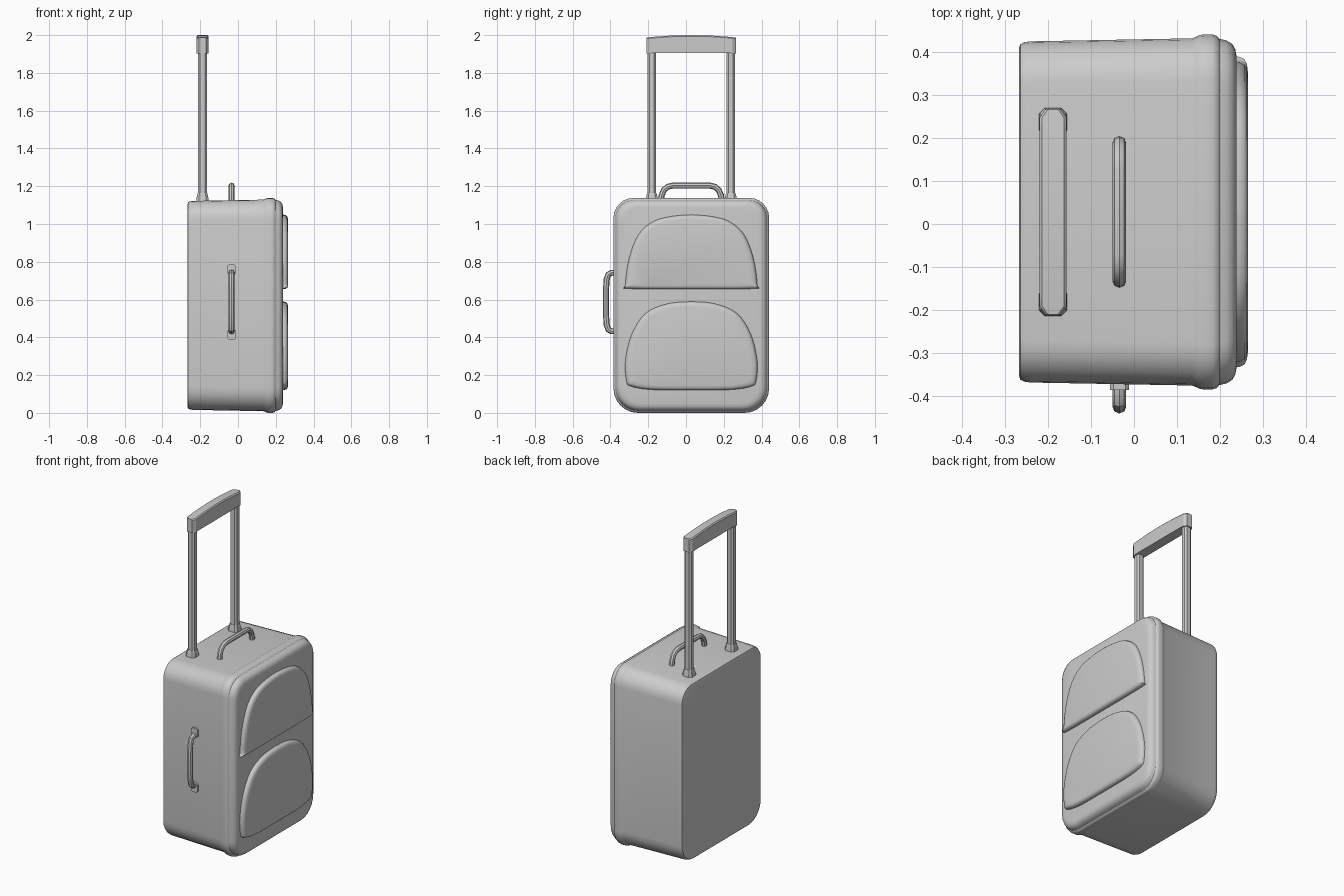
import bpy, bmesh, math
from mathutils import Vector

if "Cube" in bpy.data.objects:
    bpy.data.objects.remove(bpy.data.objects["Cube"])

CY = 0.028  # centre line of the case in y


def loft(name, rings, angle=35):
    """Closed skin through rings of points, flat caps at both ends."""
    bm = bmesh.new()
    vs = [[bm.verts.new(p) for p in r] for r in rings]
    n = len(rings[0])
    for a, b in zip(vs, vs[1:]):
        for i in range(n):
            j = (i + 1) % n
            bm.faces.new((a[i], a[j], b[j], b[i]))
    bm.faces.new(vs[0][::-1])
    bm.faces.new(vs[-1])
    bmesh.ops.recalc_face_normals(bm, faces=bm.faces)
    me = bpy.data.meshes.new(name)
    bm.to_mesh(me)
    bm.free()
    ob = bpy.data.objects.new(name, me)
    bpy.context.collection.objects.link(ob)
    smooth(ob, angle)
    return ob


def smooth(ob, angle):
    bpy.ops.object.select_all(action='DESELECT')
    ob.select_set(True)
    bpy.context.view_layer.objects.active = ob
    bpy.ops.object.shade_smooth_by_angle(angle=math.radians(angle))


def case_ring(x, inset, seg=6):
    hy, z0, z1 = 0.412 - inset, inset, 1.138 - inset
    pts = []
    for k, (sy, top) in enumerate([(1, 1), (-1, 1), (-1, 0), (1, 0)]):
        r = (0.105 if top else 0.13) - inset * 0.5
        cy = CY + sy * (hy - r)
        cz = z1 - r if top else z0 + r
        for i in range(seg + 1):
            a = math.pi / 2 * (k + i / seg)
            pts.append((x, cy + r * math.cos(a), cz + r * math.sin(a)))
    return pts


def spline(pts, steps=4):
    """Smooth open curve through 2D points."""
    p = [Vector(q) for q in pts]
    p = [p[0]] + p + [p[-1]]
    out = []
    for a, b, c, d in zip(p, p[1:], p[2:], p[3:]):
        for i in range(steps):
            t = i / steps
            out.append(0.5 * (2 * b + (c - a) * t + (2 * a - 5 * b + 4 * c - d) * t * t
                              + (3 * b - a - 3 * c + d) * t ** 3))
    return out + [p[-1]]


def pocket(name, half, zc):
    right = spline(half)
    outline = [(CY + v.x, v.y) for v in right]
    outline += [(CY - v.x, v.y) for v in right[-2:0:-1]]
    rings = []
    for x, s in [(0.222, 1.0), (0.245, 0.995), (0.256, 0.98), (0.262, 0.95), (0.265, 0.89)]:
        rings.append([(x, CY + (y - CY) * s, zc + (z - zc) * s) for y, z in outline])
    loft(name, rings, 50)


def tube(name, path, r):
    cu = bpy.data.curves.new(name, 'CURVE')
    cu.dimensions = '3D'
    cu.bevel_depth, cu.bevel_resolution, cu.use_fill_caps = r, 2, True
    sp = cu.splines.new('POLY')
    sp.points.add(len(path) - 1)
    for pt, co in zip(sp.points, path):
        pt.co = (*co, 1)
    ob = bpy.data.objects.new(name, cu)
    bpy.context.collection.objects.link(ob)
    bpy.ops.object.select_all(action='DESELECT')
    ob.select_set(True)
    bpy.context.view_layer.objects.active = ob
    bpy.ops.object.convert(target='MESH')
    smooth(bpy.context.object, 35)


def octagon(x, y, z, hx, hy, c):
    """Chamfered rectangle in the xy plane."""
    q = [(hx, hy - c), (hx - c, hy), (c - hx, hy), (-hx, hy - c),
         (-hx, c - hy), (c - hx, -hy), (hx - c, -hy), (hx, c - hy)]
    return [(x + a, y + b, z) for a, b in q]


# Case with flared shell and raised rim
loft("case", [case_ring(x, i) for x, i in [
    (-0.267, 0.032), (-0.264, 0.023), (-0.255, 0.018), (-0.24, 0.016), (0.135, 0.009),
    (0.145, 0.005), (0.153, 0.001), (0.163, 0.0), (0.182, 0.0), (0.192, 0.003),
    (0.198, 0.010), (0.215, 0.014), (0.228, 0.022), (0.235, 0.034), (0.238, 0.05)]])

# Two domed front pockets
pocket("upper_pocket", [(0, 0.655), (0.33, 0.657), (0.35, 0.68), (0.33, 0.82),
                        (0.28, 0.945), (0.2, 1.015), (0.1, 1.042), (0, 1.05)], 0.83)
pocket("lower_pocket", [(0, 0.12), (0.21, 0.122), (0.32, 0.14), (0.345, 0.17), (0.35, 0.28),
                        (0.315, 0.42), (0.24, 0.53), (0.12, 0.58), (0, 0.59)], 0.34)

# Top carry handle
half = [(0.16, 1.12), (0.158, 1.15), (0.145, 1.18), (0.125, 1.197), (0.1, 1.203)]
X = -0.034
tube("top_handle", [(X, CY - a, z) for a, z in half] +
     [(X, CY + a, z) for a, z in half[::-1]], 0.016)

# Side carry handle and its mounting pads
half = [(0.155, -0.36), (0.155, -0.395), (0.145, -0.412), (0.12, -0.42), (0.06, -0.424)]
tube("side_handle", [(X, y, 0.587 - a) for a, y in half] +
     [(X, y, 0.587 + a) for a, y in half[::-1]], 0.016)
for tag, z in (("lower", 0.415), ("upper", 0.759)):
    o = octagon(X, z, 0, 0.022, 0.028, 0.008)
    loft("side_handle_pad_" + tag, [[(a, y, b) for a, b, _ in o] for y in (-0.365, -0.385)])

# Telescopic pull handle
PX = -0.188
for tag, s in (("left", -1), ("right", 1)):
    y = CY + s * 0.209
    loft("pull_post_" + tag, [octagon(PX, y, z, 0.023, 0.022, 0.01) for z in (1.11, 1.93)])
    loft("post_collar_" + tag, [octagon(PX, y, z, h, h, h * 0.4)
                                for z, h in ((1.11, 0.033), (1.135, 0.032), (1.165, 0.025))])

# Arched grip across the posts
rings = []
for t in (-1, -0.92, -0.8, -0.5, -0.2, 0.2, 0.5, 0.8, 0.92, 1):
    hx = 0.018 if abs(t) == 1 else 0.031
    top = 2.0 - 0.013 * t * t
    bot = 1.906 if abs(t) < 0.85 else 1.903
    y = CY + 0.238 * t
    rings.append([(PX + sx * w, y, z) for sx, w, z in [
        (-1, hx, bot), (1, hx, bot), (1, hx, top - 0.006), (1, hx - 0.006, top),
        (-1, hx - 0.006, top), (-1, hx, top - 0.006)]])
loft("pull_grip", rings, 30)
